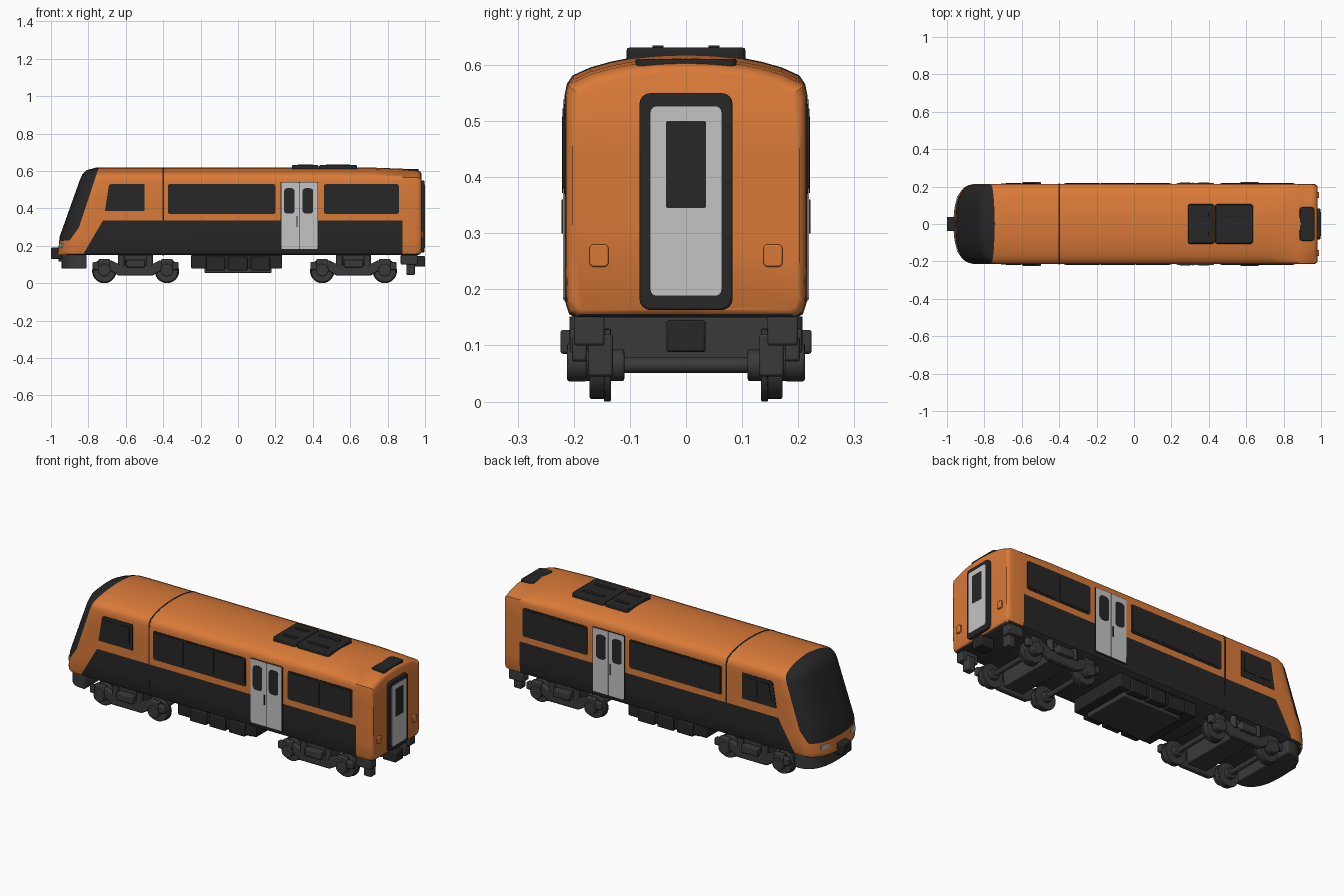
import bpy, bmesh, math
from mathutils import Vector

if "Cube" in bpy.data.objects:
    bpy.data.objects.remove(bpy.data.objects["Cube"])


def material(name, r, g, b):
    m = bpy.data.materials.new(name)
    m.diffuse_color = (r, g, b, 1)
    m.use_nodes = True
    m.node_tree.nodes["Principled BSDF"].inputs["Base Color"].default_value = m.diffuse_color
    return m


ORANGE = material("orange paint", 0.70, 0.195, 0.04)
DARK = material("charcoal paint", 0.020, 0.020, 0.020)
UNDER = material("underframe grey", 0.042, 0.042, 0.042)
LIGHT = material("light grey doors", 0.55, 0.55, 0.55)


def finish(name, bm, mats, mirror=False, bevel=0):
    bmesh.ops.recalc_face_normals(bm, faces=bm.faces)
    me = bpy.data.meshes.new(name)
    bm.to_mesh(me)
    bm.free()
    o = bpy.data.objects.new(name, me)
    bpy.context.collection.objects.link(o)
    for m in mats:
        me.materials.append(m)
    bpy.ops.object.select_all(action='DESELECT')
    bpy.context.view_layer.objects.active = o
    o.select_set(True)
    bpy.ops.object.shade_smooth_by_angle(angle=math.radians(35))
    if bevel:
        mod = o.modifiers.new("bevel", 'BEVEL')
        mod.width, mod.segments = bevel, 2
    if mirror:
        mod = o.modifiers.new("mirror", 'MIRROR')
        mod.use_axis = (False, True, False)
    return o


def prism(name, pts, axis, a, b, mat, mirror=False, bevel=0):
    """Extrude a 2D outline along an axis from a to b."""
    put = {'x': lambda p, d: (d, p[0], p[1]),
           'y': lambda p, d: (p[0], d, p[1]),
           'z': lambda p, d: (p[0], p[1], d)}[axis]
    bm = bmesh.new()
    lo = [bm.verts.new(put(p, a)) for p in pts]
    hi = [bm.verts.new(put(p, b)) for p in pts]
    n = len(pts)
    bm.faces.new(lo)
    bm.faces.new(hi)
    for i in range(n):
        bm.faces.new((lo[i], lo[(i + 1) % n], hi[(i + 1) % n], hi[i]))
    return finish(name, bm, [mat], mirror, bevel)


def rrect(x0, x1, y0, y1, r=0.012, k=4):
    pts = []
    for cx, cy, s in ((x1 - r, y1 - r, 0), (x0 + r, y1 - r, 90), (x0 + r, y0 + r, 180), (x1 - r, y0 + r, 270)):
        for i in range(k + 1):
            t = math.radians(s + 90 * i / k)
            pts.append((cx + r * math.cos(t), cy + r * math.sin(t)))
    return pts


def box(name, x0, x1, y0, y1, z0, z1, mat, mirror=False, bevel=0.005):
    return prism(name, [(x0, y0), (x1, y0), (x1, y1), (x0, y1)], 'z', z0, z1, mat, mirror, bevel)


def circle(cx, cz, r, n=28):
    return [(cx + r * math.cos(2 * math.pi * i / n), cz + r * math.sin(2 * math.pi * i / n)) for i in range(n)]


# ---- body shell: cross-section lofted along x, with a raked rounded nose
HALF = [(0, .15), (.195, .15), (.207, .157), (.213, .175), (.215, .25), (.215, .335), (.215, .45), (.215, .545),
        (.211, .565), (.201, .580), (.17, .594), (.135, .604), (.1, .611), (.05, .616), (0, .618)]
SECTION = HALF + [(-y, z) for y, z in HALF[-2:0:-1]]
RAKE = [(.0, -.945), (.15, -.965), (.25, -.953), (.545, -.848), (.580, -.833), (.604, -.81), (.618, -.76)]
P = 2.6


def rake(z):
    for (z0, a), (z1, b) in zip(RAKE, RAKE[1:]):
        if z <= z1:
            return a + (b - a) * (z - z0) / (z1 - z0)
    return RAKE[-1][1]


def nose(i, n=12):
    """Depth and width fraction along the rounded nose plan."""
    a = math.pi / 2 * i / n
    return 1 - max(math.cos(a), 0) ** (2 / P), math.sin(a) ** (2 / P)


rings = []
for i in range(13):
    t, w = nose(i)
    rings.append([(rake(z) + .12 * t, y * w, z) for y, z in SECTION])
for x, s, drop in ((-.6, 1, 0), (-.2, 1, 0), (.3, 1, 0), (.72, 1, 0), (.88, 1, .006), (.95, 1, .011),
                   (.966, .99, .013), (.975, .972, .015), (.98, .94, .017)):
    rings.append([(x, y * s, .37 + (z - .37) * s - (drop if z > .57 else 0)) for y, z in SECTION])
bm = bmesh.new()
vs = [[bm.verts.new(p) for p in r] for r in rings]
N = len(SECTION)
for a, b in zip(vs, vs[1:]):
    for i in range(N):
        bm.faces.new((a[i], a[(i + 1) % N], b[(i + 1) % N], b[i]))
bm.faces.new(vs[-1])
bmesh.ops.remove_doubles(bm, verts=bm.verts, dist=1e-5)
bmesh.ops.recalc_face_normals(bm, faces=bm.faces)


def line(p, q):
    """Cutting plane through two x,z points, parallel to y."""
    return Vector((p[0], 0, p[1])), Vector((q[1] - p[1], 0, p[0] - q[0])).normalized()


MASK = line((-.865, .255), (-.757, .58))
MASK_LOW = line((-.95, .225), (-.90, .230))
MASK_CORNER = line((-.90, .230), (-.852, .295))
BAND_TOP = line((-1, .335), (1, .335))
BAND_FRONT = line((-.83, .15), (-.722, .335))
BAND_REAR = line((.88, 0), (.88, 1))
for co, no in (MASK, MASK_LOW, MASK_CORNER, BAND_TOP, BAND_FRONT, BAND_REAR):
    bmesh.ops.bisect_plane(bm, geom=bm.verts[:] + bm.edges[:] + bm.faces[:], plane_co=co, plane_no=no)


def side(c, plane):
    return (c - plane[0]).dot(plane[1])


# charcoal windscreen mask and lower band, grey floor, the rest orange
for f in bm.faces:
    c = f.calc_center_median()
    if f.normal.z < -.8 and c.z < .16:
        f.material_index = 2
    elif side(c, MASK) < 0 and side(c, MASK_LOW) < 0 and side(c, MASK_CORNER) < 0:
        f.material_index = 1
    elif side(c, BAND_TOP) > 0 and side(c, BAND_FRONT) > 0 and side(c, BAND_REAR) < 0:
        f.material_index = 1
finish("body_shell", bm, [ORANGE, DARK, UNDER])
prism("body_joint", [(y * 1.006, .37 + (z - .37) * 1.006) for y, z in SECTION], 'x', -.404, -.396, DARK)

# ---- side windows: dark surround with raised panes
for name, x0, x1, n in (("long_window", -.375, .2, 3), ("rear_window", .46, .86, 2)):
    prism(name, rrect(x0, x1, .37, .53), 'y', .212, .2175, DARK, True)
    step = (x1 - x0 - .01) / n
    for k in range(n):
        a = x0 + .005 + k * step
        prism(name + "_pane", rrect(a + .004, a + step - .004, .38, .522), 'y', .213, .220, DARK, True)
prism("cab_window", [(-.712, .385), (-.5, .385), (-.5, .53), (-.68, .53), (-.69, .523)], 'y', .212, .2175, DARK, True)
for a, b, c in ((-.685, -.665, -.605), (-.595, -.595, -.52)):
    prism("cab_window_pane", [(a, .42), (c, .42), (c, .51), (b, .51)], 'y', .213, .220, DARK, True)

# ---- sliding side doors
prism("side_door_frame", rrect(.228, .428, .178, .542, .006), 'y', .212, .2165, DARK, True)
for x0, x1, w0, w1 in ((.232, .3265, .246, .303), (.3295, .424, .345, .402)):
    prism("side_door_leaf", rrect(x0, x1, .182, .538, .005), 'y', .212, .219, LIGHT, True)
    prism("side_door_window", rrect(w0, w1, .372, .508, .018), 'y', .213, .221, DARK, True)
prism("door_handle", rrect(.314, .319, .30, .36, .002), 'y', .213, .222, DARK, True)

# ---- rear end: gangway door and tail lights
prism("end_door_frame", rrect(-.083, .083, .163, .55, .02), 'x', .97, .996, DARK, bevel=.004)
prism("end_door", rrect(-.064, .064, .188, .527, .012), 'x', .98, .999, LIGHT)
prism("end_door_window", rrect(-.036, .036, .345, .5, .004), 'x', .98, 1.0, DARK)
prism("tail_light", rrect(.138, .172, .24, .28, .008), 'x', .97, .990, ORANGE, True, .003)

# ---- nose: lamps, coupler, skirt
prism("headlight", [(-.956, .1), (-.945, .15), (-.9, .15), (-.9, .1)], 'z', .187, .212, LIGHT, True)
box("front_coupler", -1, -.93, -.038, .038, .13, .19, DARK)
box("front_coupler_bar", -.96, -.85, -.025, .025, .115, .15, UNDER)
plan = [(-.945 + .12 * t, .2 * w) for t, w in (nose(i) for i in range(13))] + [(-.81, .2)]
prism("nose_skirt", plan + [(x, -y) for x, y in plan[:0:-1]], 'z', .078, .152, UNDER, bevel=.006)

# ---- roof equipment
for x0, x1 in ((.288, .43), (.434, .636)):
    prism("roof_unit", rrect(x0, x1, -.106, .106, .012), 'z', .6, .631, DARK, bevel=.005)
for x0, x1 in ((.32, .4), (.47, .6)):
    box("roof_unit_cover", x0, x1, .04, .06, .625, .635, DARK, True, .002)
prism("rear_roof_vent", rrect(.885, .965, -.09, .09, .015), 'z', .59, .611, DARK, bevel=.003)

# ---- underfloor equipment
box("equipment_box", -.18, .18, -.14, .14, .055, .15, UNDER)
box("equipment_tray", -.25, .235, -.175, .175, .078, .152, DARK)
for x0 in (-.17, -.05, .07):
    box("equipment_case", x0, x0 + .1, .14, .185, .068, .14, DARK, True)
box("rear_coupler", .92, 1, -.035, .035, .088, .145, DARK)
box("rear_step", .87, .96, .145, .2, .1, .152, UNDER, True)
box("rear_guard", .90, .945, .13, .175, .045, .12, UNDER, True)

# ---- bogies
FRAME = [(-.23, .072), (-.23, .112), (-.13, .122), (-.08, .098), (.08, .098), (.13, .122), (.23, .112), (.23, .072),
         (.14, .07), (.09, .04), (-.09, .04), (-.14, .07)]
for cx in (-.5475, .6175):
    prism("bogie_frame", [(cx + x, z) for x, z in FRAME], 'y', .176, .203, UNDER, True, .005)
    box("bogie_bolster", cx - .06, cx + .06, -.19, .19, .06, .152, UNDER)
    box("bogie_damper", cx - .05, cx + .05, .185, .224, .085, .128, UNDER, True)
    for dx in (-.1675, .1675):
        x = cx + dx
        prism("wheel_tread", circle(x, .065, .06), 'y', .142, .172, UNDER, True, .003)
        prism("wheel_flange", circle(x, .065, .065), 'y', .134, .146, UNDER, True, .002)
        prism("wheel_hub", circle(x, .065, .028, 16), 'y', .11, .18, UNDER, True, .003)
        prism("axle", circle(x, .065, .014, 14), 'y', -.14, .14, UNDER)
        prism("axle_box", circle(x, .07, .034, 16), 'y', .176, .212, UNDER, True, .004)
        box("axle_box_cap", x - .03, x + .03, .178, .207, .085, .13, UNDER, True)
    for dx in (-.075, .075):
        prism("bogie_spring", [(px, py + .19) for px, py in circle(cx + dx, 0, .018, 14)], 'z', .09, .152, UNDER, True)
